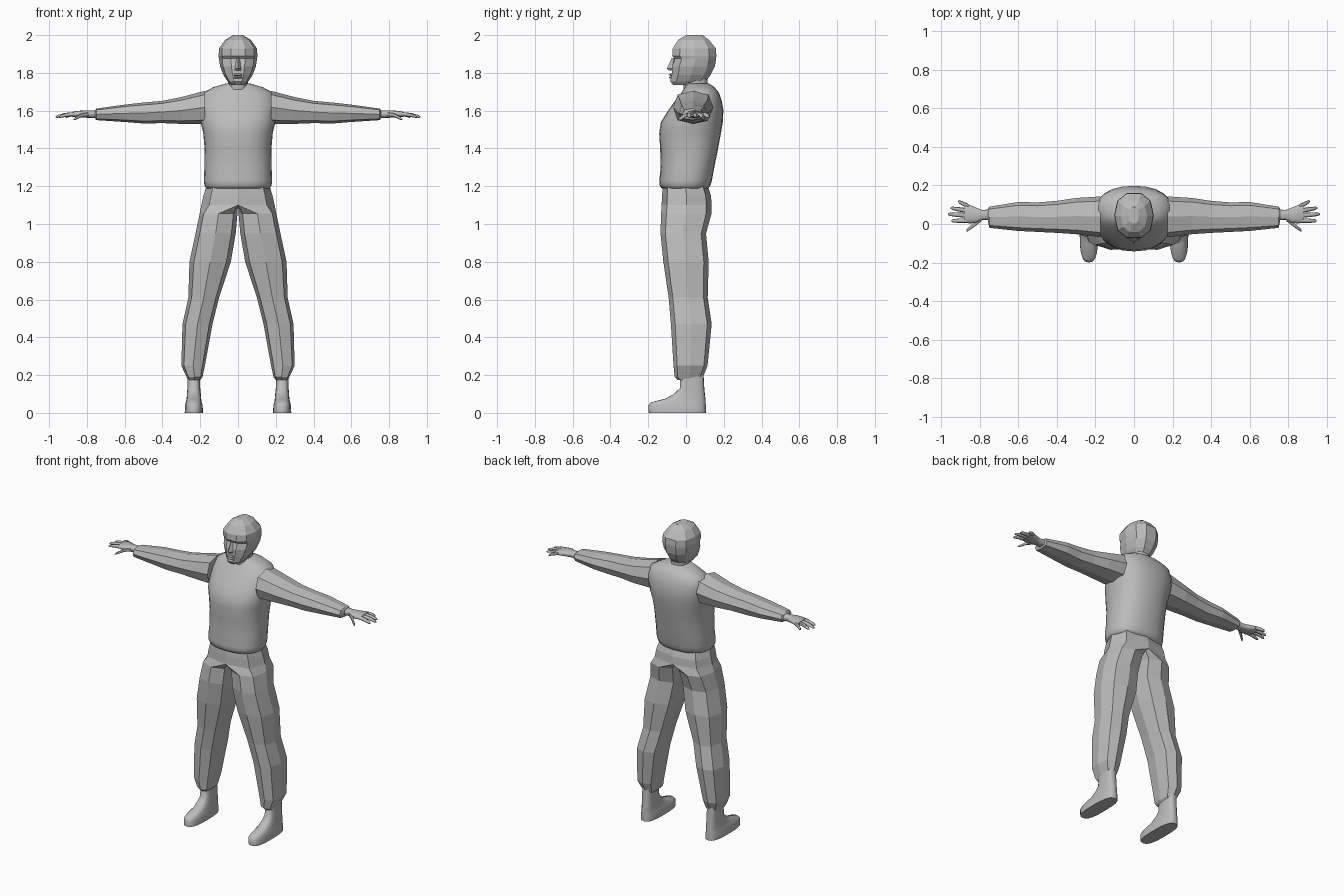
import bpy, bmesh, math

grey = bpy.data.materials.new("plain grey")
grey.diffuse_color = (0.5, 0.5, 0.5, 1)


def loft(bm, rings, n, axis="z", e=0.75, clamp=False, caps=True):
    """Skin rings (t, a0, a1, b0, b1): a,b = x,y along z, or y,z along x."""
    loops = []
    for t, a0, a1, b0, b1 in rings:
        loop = []
        for i in range(n):
            c, s = math.cos(math.tau * i / n), math.sin(math.tau * i / n)
            a = (a0 + a1) / 2 + (a1 - a0) / 2 * math.copysign(abs(c) ** e, c)
            b = (b0 + b1) / 2 + (b1 - b0) / 2 * math.copysign(abs(s) ** e, s)
            if abs(c) < 1e-6:
                a = (a0 + a1) / 2
            if abs(s) < 1e-6:
                b = (b0 + b1) / 2
            if clamp:
                a = max(a, 0)
            loop.append(bm.verts.new((a, b, t) if axis == "z" else (t, a, b)))
        loops.append(loop)
    for lo, hi in zip(loops, loops[1:]):
        for i in range(n):
            j = (i + 1) % n
            quad = [lo[i], lo[j], hi[j], hi[i]]
            if not (clamp and all(abs(v.co.x) < 1e-5 for v in quad)):
                bm.faces.new(quad)
    if caps:
        bm.faces.new(loops[0])
        bm.faces.new(loops[-1])


def finish(bm, name, smooth=False, mirror=False):
    bmesh.ops.recalc_face_normals(bm, faces=bm.faces)
    for f in bm.faces:
        f.smooth = smooth
    me = bpy.data.meshes.new(name)
    bm.to_mesh(me)
    bm.free()
    me.materials.append(grey)
    ob = bpy.data.objects.new(name, me)
    bpy.context.collection.objects.link(ob)
    if mirror:
        ob.modifiers.new("Mirror", "MIRROR")
    if smooth:
        bpy.context.view_layer.objects.active = ob
        ob.select_set(True)
        bpy.ops.object.shade_smooth_by_angle(angle=math.radians(50))
        ob.select_set(False)
    return ob


# Torso: smooth pullover, (z, half width, front, back)
bm = bmesh.new()
body = [(1.185, .155, -.11, .105), (1.19, .168, -.13, .12), (1.205, .178, -.14, .13),
        (1.23, .181, -.141, .137), (1.3, .178, -.134, .15), (1.4, .177, -.137, .17),
        (1.48, .184, -.142, .185), (1.54, .198, -.133, .195), (1.6, .203, -.095, .198),
        (1.65, .2, -.06, .19), (1.695, .185, -.025, .175), (1.725, .13, -.005, .15),
        (1.745, .06, .005, .12)]
loft(bm, [(z, -w, w, f, b) for z, w, f, b in body], 24, e=0.85)
finish(bm, "torso", smooth=True)

# Neck
bm = bmesh.new()
loft(bm, [(1.70, -.052, .052, -.015, .115), (1.78, -.052, .052, -.02, .115)], 10, caps=False)
finish(bm, "neck", smooth=True)

# Head: flat-faced loft, (z, half width, front, back)
bm = bmesh.new()
skull = [(1.735, .036, -.07, .07), (1.755, .055, -.088, .11), (1.79, .078, -.08, .135),
         (1.835, .095, -.078, .158), (1.875, .101, -.064, .164), (1.89, .103, -.078, .166),
         (1.93, .1, -.075, .163), (1.975, .068, -.045, .125), (2.0, .025, .0, .09)]
loft(bm, [(z, -w, w, f, b) for z, w, f, b in skull], 10, e=0.85)
finish(bm, "head")

# Nose wedge and lips
bm = bmesh.new()
loft(bm, [(1.812, -.019, .019, -.088, -.05), (1.822, -.017, .017, -.102, -.05),
          (1.88, -.008, .008, -.075, -.05)], 4, e=1)
finish(bm, "nose")
bm = bmesh.new()
for z in (1.776, 1.79):
    loft(bm, [(z - .006, -.022, .022, -.084, -.05), (z, -.026, .026, -.092, -.05),
              (z + .006, -.022, .022, -.084, -.05)], 8)
finish(bm, "lips")

# Sleeves: eight-sided tubes along x, (x, front, back, bottom, top)
bm = bmesh.new()
loft(bm, [(.175, -.068, .143, 1.53, 1.705), (.3, -.053, .135, 1.53, 1.672),
          (.4, -.046, .12, 1.534, 1.652), (.5, -.041, .112, 1.532, 1.643),
          (.6, -.036, .114, 1.54, 1.632), (.75, -.02, .09, 1.55, 1.611),
          (.757, .01, .08, 1.56, 1.603)], 8, "x")
finish(bm, "sleeve", mirror=True)

# Hands: palm plus tapered fingers
bm = bmesh.new()
loft(bm, [(.74, .018, .078, 1.56, 1.602), (.785, .022, .072, 1.562, 1.602),
          (.82, .005, .085, 1.563, 1.601), (.855, .003, .1, 1.566, 1.598),
          (.88, .01, .098, 1.568, 1.593)], 12, "x")
fingers = [(.86, .092, .913, .118), (.87, .07, .952, .083),
           (.87, .045, .966, .051), (.865, .018, .948, .016), (.79, .028, .87, -.036)]
for x0, y0, x1, y1 in fingers:
    drop = .03 if x1 < .9 else .016
    rings = []
    for k, r in ((0, .0125), (.5, .0115), (.9, .0085), (1, .003)):
        x, y, z = x0 + (x1 - x0) * k, y0 + (y1 - y0) * k, 1.582 - drop * k * k
        rings.append((x, y - r, y + r, z - r * .85, z + r * .85))
    loft(bm, rings, 8, "x", e=0.9)
finish(bm, "hand", smooth=True, mirror=True)

# Trousers: eight-sided leg blending into half a hip, mirrored
bm = bmesh.new()
loft(bm, [(.175, .2, .265, -.045, .08), (.19, .188, .272, -.06, .09),
          (.25, .175, .3, -.066, .114), (.47, .135, .294, -.08, .136),
          (.61, .1, .263, -.092, .115), (.8, .038, .257, -.12, .12),
          (.95, .012, .225, -.135, .106), (1.055, .003, .203, -.132, .135),
          (1.1, -.194, .194, -.129, .136), (1.15, -.183, .183, -.127, .132),
          (1.2, -.168, .168, -.122, .115)], 8, e=0.7, clamp=True, caps=False)
finish(bm, "trousers", mirror=True)

# Shoes: stacked outlines from sole to ankle
bm = bmesh.new()
loft(bm, [(0, .186, .282, -.197, .105), (.04, .187, .281, -.2, .105),
          (.056, .192, .276, -.185, .104), (.075, .195, .272, -.11, .103),
          (.1, .197, .27, -.065, .1), (.13, .2, .268, -.033, .097),
          (.22, .2, .268, -.03, .092)], 20, e=0.7)
finish(bm, "shoe", smooth=True, mirror=True)
